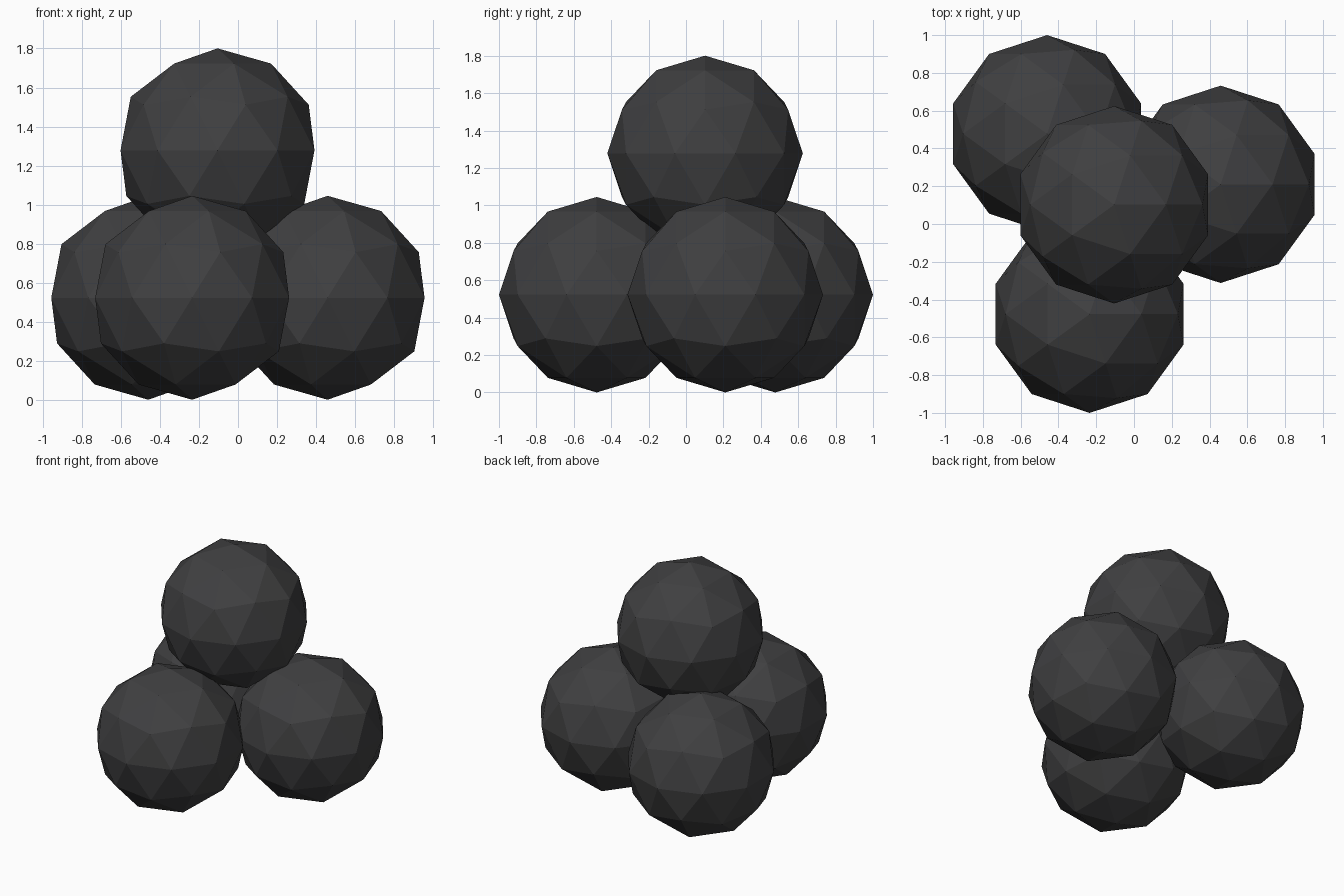
import bpy

if "Cube" in bpy.data.objects:
    bpy.data.objects.remove(bpy.data.objects["Cube"])

R = 0.5225

# Dark iron colour
iron = bpy.data.materials.new("dark_iron")
iron.diffuse_color = (0.05, 0.05, 0.052, 1)
iron.use_nodes = True
iron.node_tree.nodes["Principled BSDF"].inputs["Base Color"].default_value = iron.diffuse_color


def ball(name, x, y, z):
    bpy.ops.mesh.primitive_ico_sphere_add(subdivisions=2, radius=R, location=(x, y, z))
    ob = bpy.context.object
    ob.name = name
    ob.data.materials.append(iron)


# Three balls on the ground, one resting on top
ball("back_left_ball", -0.46, 0.4775, R)
ball("front_ball", -0.235, -0.4775, R)
ball("right_ball", 0.459, 0.21, R)
ball("top_ball", -0.105, 0.102, 1.278)
